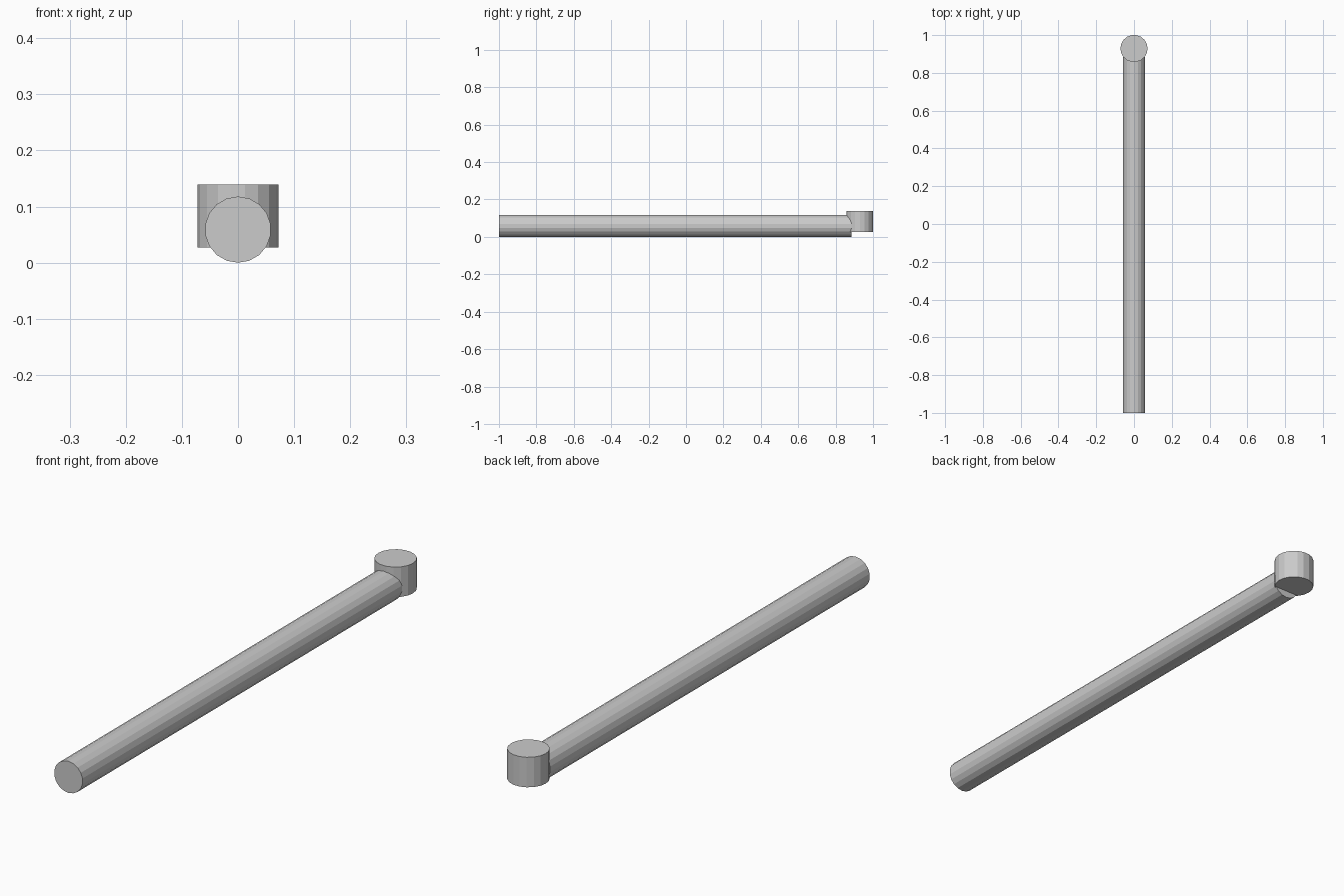
import bpy
from math import pi

if "Cube" in bpy.data.objects:
    bpy.data.objects.remove(bpy.data.objects["Cube"])


def cylinder(name, radius, length, location, rotation):
    bpy.ops.mesh.primitive_cylinder_add(vertices=18, radius=radius, depth=length,
                                        location=location, rotation=rotation)
    bpy.context.object.name = name


# Long horizontal rod, its back end tucked into the head
y_front, y_back = -1.0, 0.884
cylinder("rod", 0.059, y_back - y_front,
         (0, (y_front + y_back) / 2, 0.059), (pi / 2, 0, 0))

# Short upright head at the back end
z_low, z_high = 0.027, 0.139
cylinder("head", 0.072, z_high - z_low,
         (0, 0.929, (z_low + z_high) / 2), (0, 0, pi / 2))
